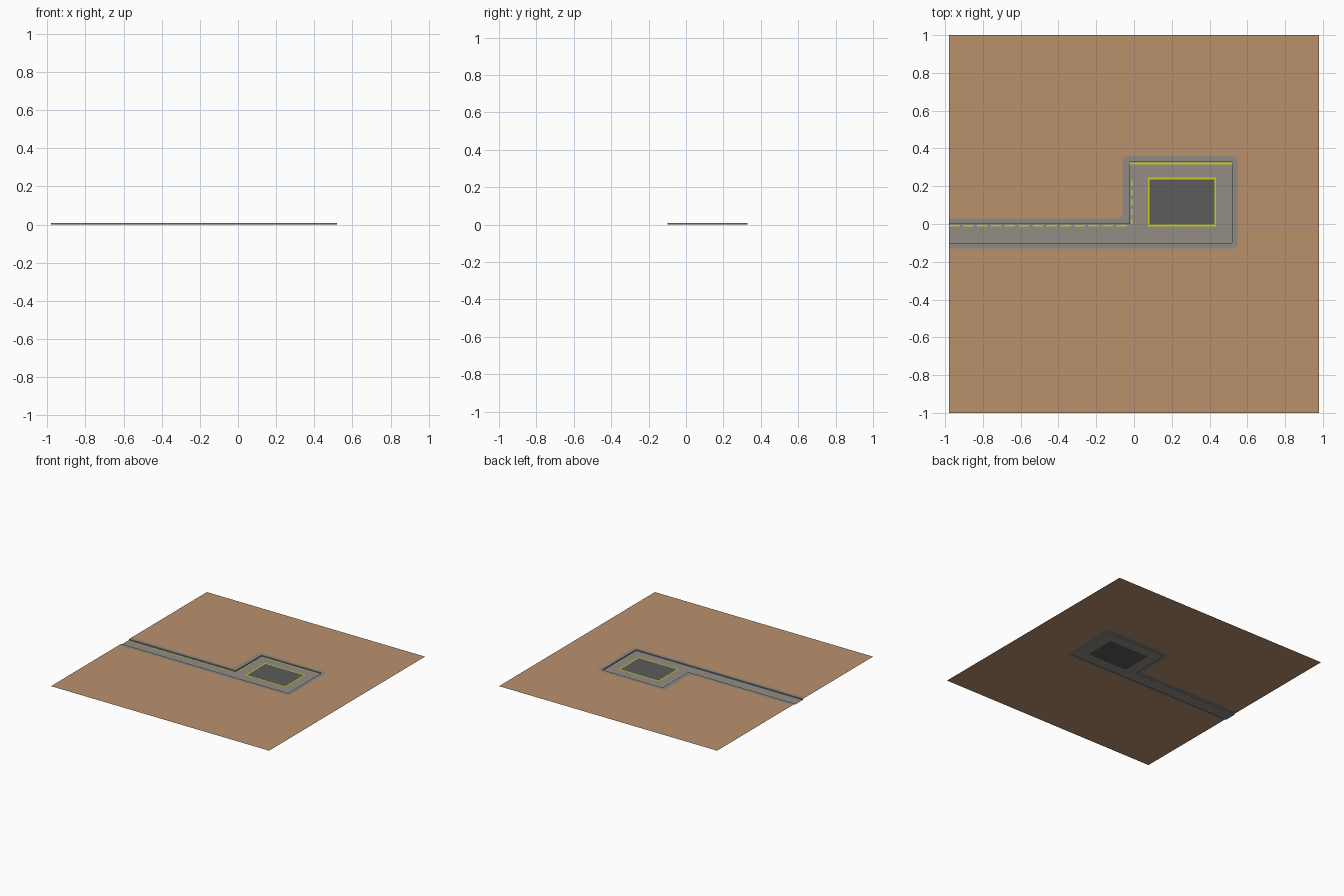
import bpy, bmesh, math
from mathutils import Vector

if "Cube" in bpy.data.objects:
    bpy.data.objects.remove(bpy.data.objects["Cube"])

TOP = 0.008    # ground height
FLOOR = 0.0    # sunken road height


def material(name, rgb):
    m = bpy.data.materials.new(name)
    m.diffuse_color = (*rgb, 1)
    m.use_nodes = True
    m.node_tree.nodes["Principled BSDF"].inputs["Base Color"].default_value = m.diffuse_color
    return m


EARTH = material("earth brown", (0.49, 0.285, 0.152))
VERGE = material("verge grey", (0.272, 0.258, 0.232))
PAVING = material("paving grey", (0.29, 0.266, 0.235))
ASPHALT = material("dark asphalt", (0.108, 0.106, 0.105))
YELLOW = material("line yellow", (0.62, 0.62, 0.01))


def finish(bm, name, mat):
    me = bpy.data.meshes.new(name)
    bm.to_mesh(me)
    bm.free()
    me.materials.append(mat)
    ob = bpy.data.objects.new(name, me)
    bpy.context.collection.objects.link(ob)
    return ob


def sheet(name, loops, z, mat):
    """Flat upward-facing sheet; loops after the first are holes."""
    bm = bmesh.new()
    edges = []
    for loop in loops:
        vs = [bm.verts.new((x, y, z)) for x, y in loop]
        edges += [bm.edges.new((vs[i - 1], vs[i])) for i in range(len(vs))]
    bmesh.ops.triangle_fill(bm, edges=edges, use_beauty=True, normal=(0, 0, 1))
    bm.normal_update()
    for f in bm.faces:
        if f.normal.z < 0:
            f.normal_flip()
    return finish(bm, name, mat)


def rect(x0, y0, x1, y1):
    return [(x0, y0), (x1, y0), (x1, y1), (x0, y1)]


def rounded(path, r, steps=4):
    """Round the inner corners of an open path."""
    out = [path[0]]
    for a, b, c in zip(path, path[1:], path[2:]):
        a, b, c = Vector(a), Vector(b), Vector(c)
        p, q = b + (a - b).normalized() * r, b + (c - b).normalized() * r
        for i in range(steps + 1):
            t = i / steps
            out.append(tuple(p * (1 - t) ** 2 + b * 2 * t * (1 - t) + q * t * t))
    return out + [path[-1]]


# outlines of the sunken road and its verge, both open at the left edge
W = -0.98
inner = [(W, 0), (-0.02, 0), (-0.02, 0.33), (0.52, 0.33), (0.52, -0.10), (W, -0.10)]
outer = rounded([(W, 0.03), (-0.06, 0.03), (-0.06, 0.36), (0.55, 0.36),
                 (0.55, -0.13), (W, -0.13)], 0.03)
pad = rect(0.073, -0.012, 0.435, 0.245)

# ground, verge, road floor and parking pad
sheet("ground", [outer + [(W, -1), (0.98, -1), (0.98, 1), (W, 1)]], TOP, EARTH)
sheet("verge", [outer + inner[::-1]], TOP, VERGE)
sheet("road_floor", [inner, pad], FLOOR, PAVING)
sheet("parking_pad", [pad], FLOOR, ASPHALT)

# kerb walls between road floor and verge
bm = bmesh.new()
low = [bm.verts.new((x, y, FLOOR)) for x, y in inner]
high = [bm.verts.new((x, y, TOP)) for x, y in inner]
for i in range(len(inner) - 1):
    bm.faces.new((low[i], low[i + 1], high[i + 1], high[i]))
finish(bm, "kerb", VERGE)


# yellow markings
def line(name, x0, y0, x1, y1):
    sheet(name, [rect(x0, y0, x1, y1)], FLOOR + 0.001, YELLOW)


T = 0.009
line("pad_line_south", 0.073, -0.012, 0.435, -0.012 + T)
line("pad_line_north", 0.073, 0.245 - T, 0.435, 0.245)
line("pad_line_west", 0.073, -0.012, 0.073 + T, 0.245)
line("pad_line_east", 0.435 - T, -0.012, 0.435, 0.245)
line("north_kerb_line", -0.02, 0.316, 0.52, 0.325)
for i in range(13):     # dashes along the road
    x = W + i * 0.074
    line("road_dash", x, -0.013, x + 0.055, -0.005)
for i in range(5):      # dashes beside the west kerb
    y = 0.0 + i * 0.05
    line("west_dash", -0.017, y, -0.009, y + 0.03)
